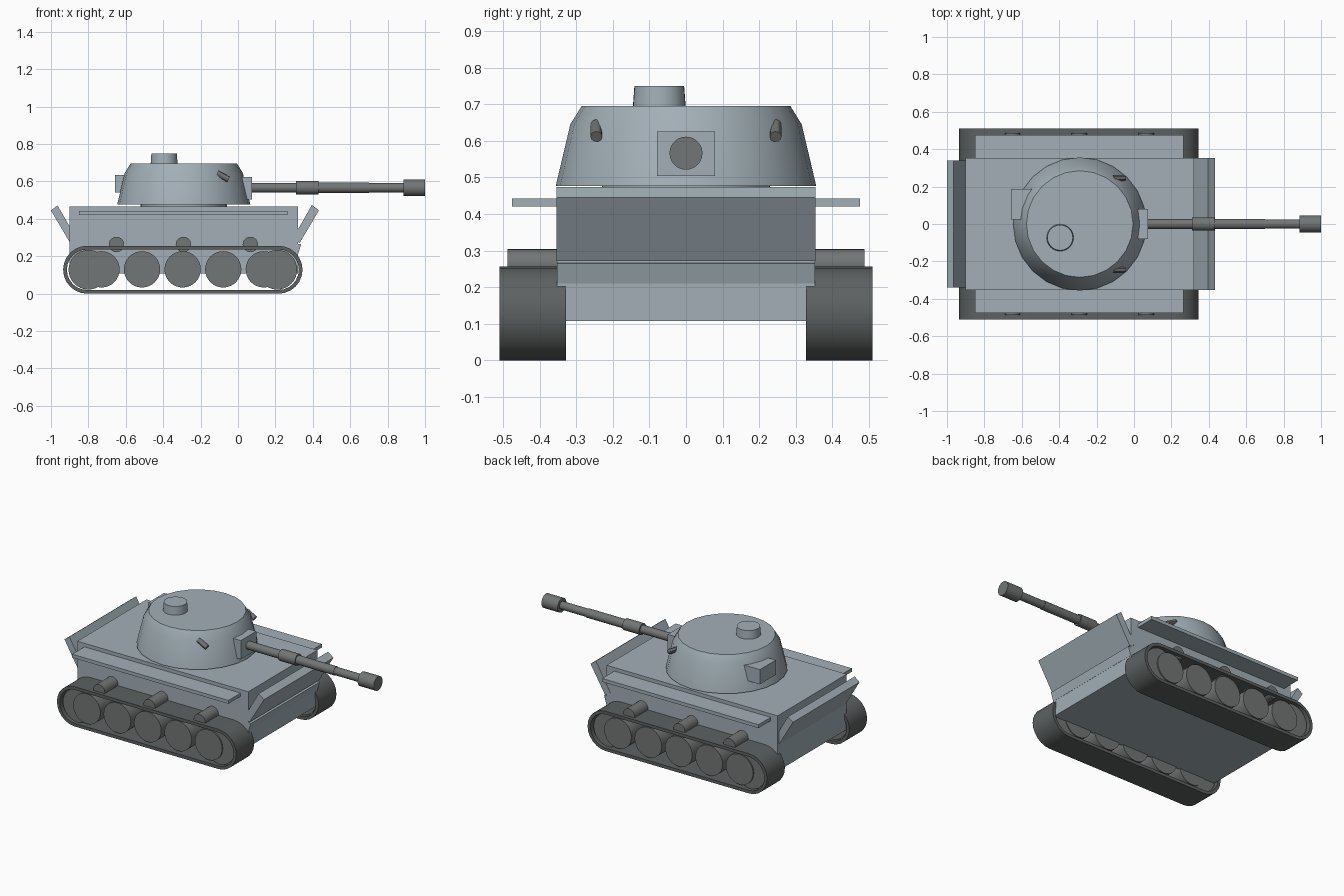
import bpy, bmesh, math
from mathutils import Vector

if "Cube" in bpy.data.objects:
    bpy.data.objects.remove(bpy.data.objects["Cube"])


def material(name, rgb):
    m = bpy.data.materials.new(name)
    m.diffuse_color = (*rgb, 1)
    m.use_nodes = True
    m.node_tree.nodes["Principled BSDF"].inputs["Base Color"].default_value = m.diffuse_color
    return m


ARMOUR = material("armour", (0.36, 0.43, 0.47))
RUBBER = material("track_grey", (0.11, 0.12, 0.12))
STEEL = material("steel", (0.17, 0.18, 0.18))


def finish(bm, name, mat, smooth=False):
    bmesh.ops.recalc_face_normals(bm, faces=bm.faces[:])
    me = bpy.data.meshes.new(name)
    bm.to_mesh(me)
    bm.free()
    ob = bpy.data.objects.new(name, me)
    bpy.context.collection.objects.link(ob)
    me.materials.append(mat)
    if smooth:
        bpy.ops.object.select_all(action='DESELECT')
        ob.select_set(True)
        bpy.context.view_layer.objects.active = ob
        bpy.ops.object.shade_smooth_by_angle(angle=math.radians(30))
    return ob


def box(name, x, y, z, mat=ARMOUR):
    bm = bmesh.new()
    bmesh.ops.create_cube(bm, size=1)
    for v in bm.verts:
        v.co = [r[0] + (c + 0.5) * (r[1] - r[0]) for c, r in zip(v.co, (x, y, z))]
    return finish(bm, name, mat)


def prism(name, pts, y, mat=ARMOUR):
    """Side profile (x, z) extruded from y[0] to y[1]."""
    bm = bmesh.new()
    face = bm.faces.new([bm.verts.new((px, y[0], pz)) for px, pz in pts])
    ext = bmesh.ops.extrude_face_region(bm, geom=[face])
    verts = [g for g in ext["geom"] if isinstance(g, bmesh.types.BMVert)]
    bmesh.ops.translate(bm, verts=verts, vec=(0, y[1] - y[0], 0))
    return finish(bm, name, mat)


def lathe(name, origin, axis, rings, n, mat):
    """Capped solid of (distance, radius) rings along an axis."""
    bm = bmesh.new()
    rot = Vector(axis).to_track_quat('Z', 'Y')
    loops = [[bm.verts.new(Vector(origin) + rot @ Vector(
        (r * math.cos(2 * math.pi * i / n), r * math.sin(2 * math.pi * i / n), d)))
        for i in range(n)] for d, r in rings]
    for a, b in zip(loops, loops[1:]):
        for i in range(n):
            j = (i + 1) % n
            bm.faces.new((a[i], a[j], b[j], b[i]))
    bm.faces.new(loops[0])
    bm.faces.new(loops[-1])
    return finish(bm, name, mat, True)


def stadium(r):
    """Track loop outline (x, z) around the two end wheels."""
    pts = []
    for cx, start in ((0.217, -90), (-0.807, 90)):
        for k in range(13):
            a = math.radians(start + 15 * k)
            pts.append((cx + r * math.cos(a), 0.128 + r * math.sin(a)))
    return pts


def track(name, y0, y1):
    bm = bmesh.new()
    outer, inner = stadium(0.128), stadium(0.108)
    rings = [[bm.verts.new((x, y, z)) for x, z in prof] for prof, y in
             ((outer, y0), (outer, y1), (inner, y1), (inner, y0))]
    n = len(outer)
    for k in range(4):
        a, b = rings[k], rings[(k + 1) % 4]
        for i in range(n):
            j = (i + 1) % n
            bm.faces.new((a[i], a[j], b[j], b[i]))
    return finish(bm, name, RUBBER, True)


# hull with sloped end plates and small wedges under them
box("hull", (-0.90, 0.32), (-0.352, 0.352), (0.108, 0.465))
prism("front_plate", [(0.395, 0.474), (0.433, 0.445), (0.33, 0.272), (0.29, 0.29)], (-0.354, 0.354))
prism("rear_plate", [(-0.965, 0.472), (-1.0, 0.445), (-0.90, 0.275), (-0.86, 0.29)], (-0.34, 0.34))
prism("front_wedge", [(0.30, 0.268), (0.338, 0.265), (0.321, 0.21), (0.30, 0.21)], (-0.352, 0.352))

# running gear, both sides
for side, s in (("right", -1), ("left", 1)):
    box(f"shelf_{side}", (-0.85, 0.265), sorted((s * 0.34, s * 0.476)), (0.42, 0.442))
    track(f"track_{side}", *sorted((s * 0.328, s * 0.51)))
    for i in range(5):
        lathe(f"road_wheel_{side}_{i}", (-0.73 + 0.217 * i, s * 0.34, 0.13), (0, s, 0),
              [(0, 0.097), (0.158, 0.097)], 32, STEEL)
    for i, x in enumerate((-0.8, 0.21)):
        lathe(f"end_wheel_{side}_{i}", (x, s * 0.345, 0.128), (0, s, 0),
              [(0, 0.106), (0.145, 0.106)], 32, STEEL)
    for i in range(3):
        lathe(f"return_roller_{side}_{i}", (-0.65 + 0.358 * i, s * 0.33, 0.263), (0, s, 0),
              [(0, 0.041), (0.157, 0.041)], 24, STEEL)
    lathe(f"smoke_launcher_{side}", (-0.112, s * 0.245, 0.644), (0.88, 0, -0.47),
          [(0, 0.016), (0.07, 0.016)], 12, STEEL)

# turret
lathe("turret_ring", (-0.29, 0, 0.45), (0, 0, 1), [(0, 0.23), (0.04, 0.23)], 32, ARMOUR)
lathe("turret", (-0.29, 0, 0), (0, 0, 1),
      [(0.476, 0.356), (0.645, 0.316), (0.695, 0.285)], 24, ARMOUR)
lathe("cupola", (-0.395, -0.073, 0), (0, 0, 1), [(0.68, 0.073), (0.749, 0.068)], 32, ARMOUR)
box("rear_bin", (-0.658, -0.52), (0.025, 0.187), (0.54, 0.635))
box("mantlet", (-0.04, 0.075), (-0.079, 0.079), (0.504, 0.625))

# gun: barrel, sleeve and muzzle brake
lathe("gun", (0, 0, 0.566), (1, 0, 0),
      [(0.03, 0.026), (0.31, 0.026), (0.31, 0.036), (0.43, 0.036), (0.43, 0.028),
       (0.70, 0.028), (0.70, 0.025), (0.885, 0.025), (0.885, 0.045), (1.0, 0.045)], 28, STEEL)
